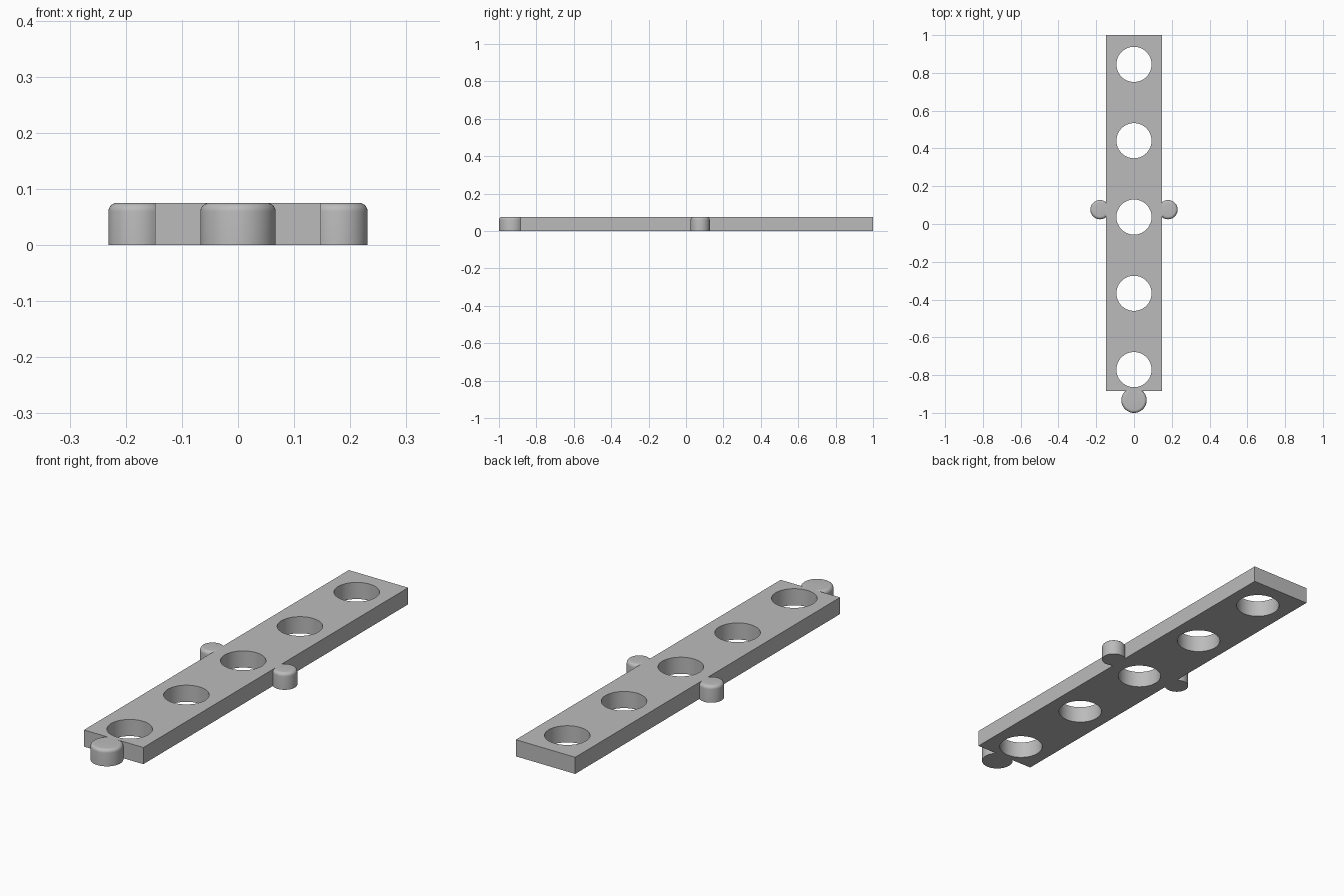
import bpy
import bmesh
from mathutils import Matrix, Vector

cube = bpy.data.objects.get("Cube")
if cube:
    bpy.data.objects.remove(cube, do_unlink=True)

HEIGHT = 0.075
HALF_WIDTH = 0.148
FRONT, BACK = -0.885, 1.0
HOLE_RADIUS = 0.093
HOLE_PITCH = 0.404

grey = bpy.data.materials.new("plain grey")
grey.use_nodes = True
colour = (0.5, 0.5, 0.5, 1)
grey.diffuse_color = colour
grey.node_tree.nodes["Principled BSDF"].inputs["Base Color"].default_value = colour


def make_object(name, bm):
    mesh = bpy.data.meshes.new(name)
    bm.normal_update()
    bm.to_mesh(mesh)
    bm.free()
    mesh.materials.append(grey)
    obj = bpy.data.objects.new(name, mesh)
    bpy.context.collection.objects.link(obj)
    return obj


def smooth(obj):
    bpy.ops.object.select_all(action="DESELECT")
    obj.select_set(True)
    bpy.context.view_layer.objects.active = obj
    bpy.ops.object.shade_smooth_by_angle()


def add_cylinder(bm, x, y, radius, bottom, top):
    return bmesh.ops.create_cone(
        bm, cap_ends=True, segments=64, radius1=radius, radius2=radius,
        depth=top - bottom,
        matrix=Matrix.Translation((x, y, (bottom + top) / 2)))


def make_knob(name, x, y, radius, edge, outward):
    """Round-topped knob, trimmed where it meets the bar."""
    bm = bmesh.new()
    add_cylinder(bm, x, y, radius, 0, HEIGHT)
    rim = [e for e in bm.edges if all(v.co.z > HEIGHT / 2 for v in e.verts)]
    bmesh.ops.bevel(bm, geom=rim, offset=0.015, segments=6,
                    profile=0.5, affect="EDGES")
    bmesh.ops.bisect_plane(
        bm, geom=bm.verts[:] + bm.edges[:] + bm.faces[:],
        plane_co=edge, plane_no=outward, clear_inner=True)
    smooth(make_object(name, bm))


# Flat bar
bm = bmesh.new()
size = Vector((2 * HALF_WIDTH, BACK - FRONT, HEIGHT))
bmesh.ops.create_cube(
    bm, size=1,
    matrix=Matrix.Translation((0, (FRONT + BACK) / 2, HEIGHT / 2))
    @ Matrix.Diagonal(size).to_4x4())
bar = make_object("bar", bm)

# Row of five through holes
bm = bmesh.new()
for i in range(-2, 3):
    add_cylinder(bm, 0, 0.037 + i * HOLE_PITCH, HOLE_RADIUS, -0.1, 0.2)
cutter = make_object("hole_cutter", bm)
cutter.hide_render = True
cut = bar.modifiers.new("holes", "BOOLEAN")
cut.operation = "DIFFERENCE"
cut.solver = "EXACT"
cut.object = cutter
bpy.ops.object.select_all(action="DESELECT")
bar.select_set(True)
bpy.context.view_layer.objects.active = bar
bpy.ops.object.modifier_apply(modifier=cut.name)
bpy.data.objects.remove(cutter, do_unlink=True)
smooth(bar)

# Connector knobs on the front end and both sides
make_knob("front_knob", 0, -0.933, 0.067, (0, FRONT, 0), (0, -1, 0))
for name, side in (("left_knob", 1), ("right_knob", -1)):
    make_knob(name, side * 0.18, 0.076, 0.051,
              (side * HALF_WIDTH, 0, 0), (side, 0, 0))
